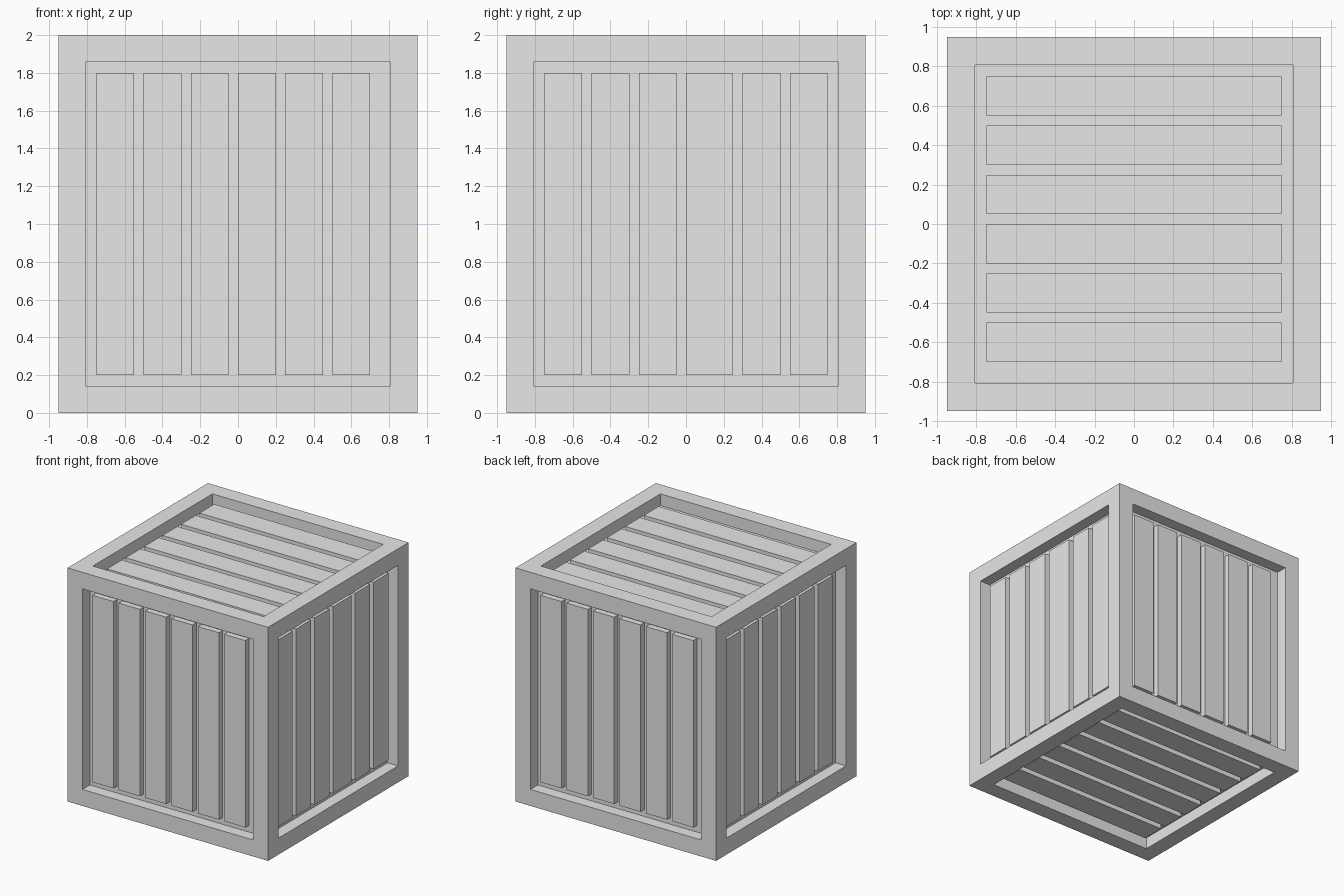
import bpy
import bmesh
from mathutils import Matrix, Vector

SIZE = Vector((1.9, 1.9, 2.0))   # overall crate
BORDER = 0.2                     # frame width
RECESS = 0.1                     # depth of the panel behind the planks
THICK = 0.05                     # plank thickness
WIDTH, PITCH = 0.2, 0.25         # plank width and spacing
CENTRE = Vector((0, 0, SIZE.z / 2))

old = bpy.data.objects.get("Cube")
if old:
    bpy.data.objects.remove(old, do_unlink=True)

grey = bpy.data.materials.new("plain grey")
grey.use_nodes = True
colour = (0.8, 0.8, 0.8, 1)
grey.diffuse_color = colour
grey.node_tree.nodes["Principled BSDF"].inputs["Base Color"].default_value = colour


def finish(bm, name):
    mesh = bpy.data.meshes.new(name)
    bm.to_mesh(mesh)
    bm.free()
    mesh.materials.append(grey)
    obj = bpy.data.objects.new(name, mesh)
    bpy.context.collection.objects.link(obj)
    return obj


# Frame: a box with every face inset and pushed inwards
bm = bmesh.new()
bmesh.ops.create_cube(bm, size=1, matrix=Matrix.Translation(CENTRE) @ Matrix.Diagonal(SIZE.to_4d()))
panels = bm.faces[:]
bmesh.ops.inset_individual(bm, faces=panels, thickness=BORDER)
for face in bmesh.ops.extrude_discrete_faces(bm, faces=panels)["faces"]:
    face.normal_update()
    bmesh.ops.translate(bm, verts=face.verts, vec=-face.normal * RECESS)
finish(bm, "crate_frame")


# Planks: boxes laid side by side along `across`, starting at one end
def add_planks(name, out, across, spans):
    out, across = Vector(out), Vector(across)
    along = out.cross(across)
    half = abs(out.dot(SIZE)) / 2
    length = abs(along.dot(SIZE)) - 2 * BORDER
    start = BORDER - abs(across.dot(SIZE)) / 2
    axes = Matrix((across, along, out)).transposed().to_4x4()
    bm = bmesh.new()
    for offset, width in spans:
        spot = CENTRE + across * (start + offset + width / 2) + out * (half - RECESS + THICK / 2)
        scale = Matrix.Diagonal((width, length, THICK, 1))
        bmesh.ops.create_cube(bm, size=1, matrix=Matrix.Translation(spot) @ axes @ scale)
    finish(bm, name)


even = [(i * PITCH, WIDTH) for i in range(6)]
# One side has a wider fourth plank, which closes the gap at its end
fitted = even[:3] + [(3 * PITCH, PITCH)] + [(x + THICK, w) for x, w in even[4:]]

add_planks("front_planks", (0, -1, 0), (1, 0, 0), even)
add_planks("back_planks", (0, 1, 0), (-1, 0, 0), even)
add_planks("left_planks", (1, 0, 0), (0, 1, 0), fitted)
add_planks("right_planks", (-1, 0, 0), (0, -1, 0), even)
add_planks("top_planks", (0, 0, 1), (0, -1, 0), even)
add_planks("bottom_planks", (0, 0, -1), (0, 1, 0), even)
